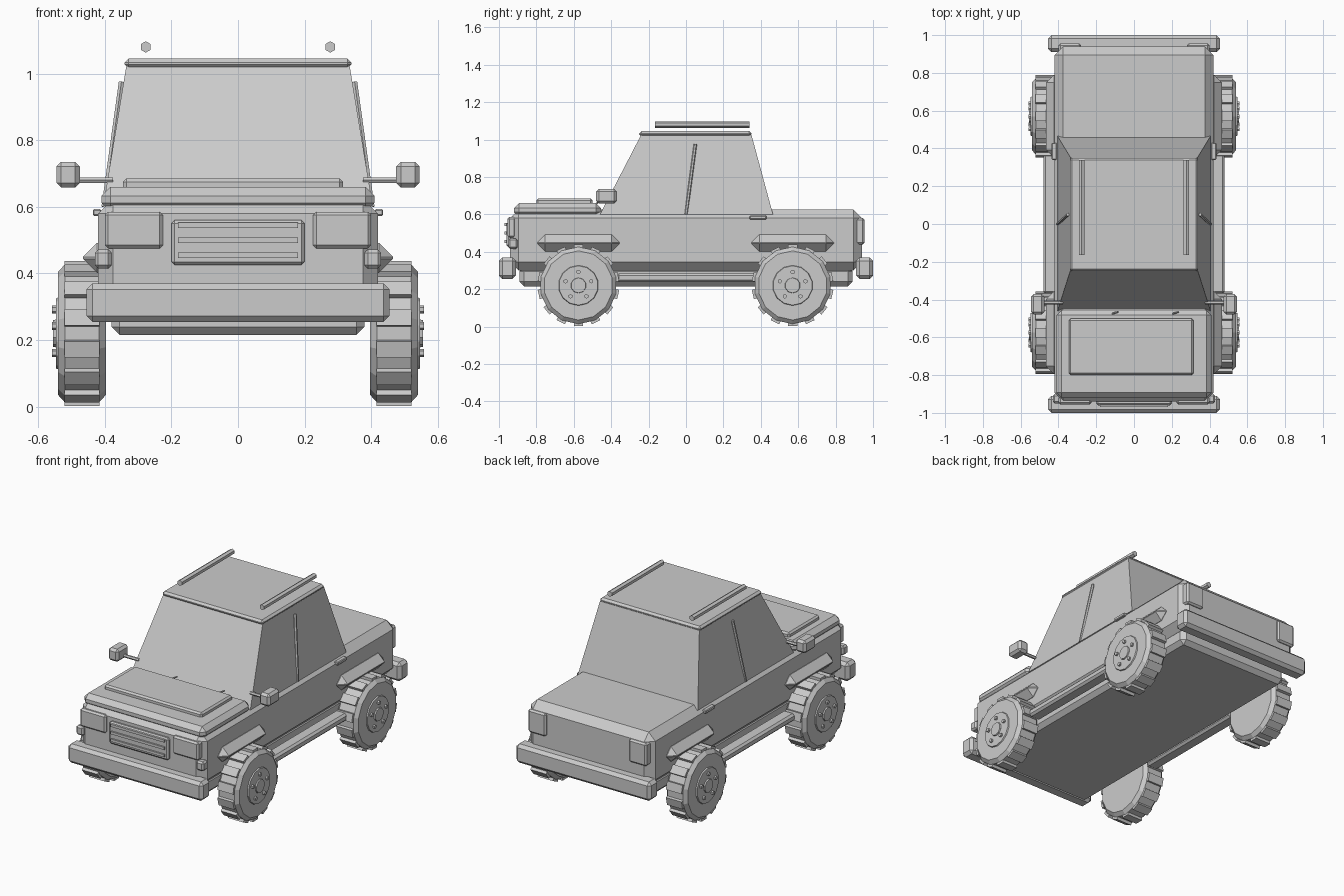
import bpy, bmesh, math
from mathutils import Matrix, Vector

if "Cube" in bpy.data.objects:
    bpy.data.objects.remove(bpy.data.objects["Cube"])

grey = bpy.data.materials.new("plain_grey")
grey.diffuse_color = (0.6, 0.6, 0.6, 1)
grey.use_nodes = True
grey.node_tree.nodes["Principled BSDF"].inputs["Base Color"].default_value = grey.diffuse_color


def finish(name, bm):
    bmesh.ops.recalc_face_normals(bm, faces=bm.faces)
    me = bpy.data.meshes.new(name)
    bm.to_mesh(me)
    bm.free()
    me.materials.append(grey)
    ob = bpy.data.objects.new(name, me)
    bpy.context.collection.objects.link(ob)
    return ob


def box(name, x, y, z, bevel=0.0):
    """Chamfered box from (min, max) ranges."""
    bm = bmesh.new()
    bmesh.ops.create_cube(bm, size=1)
    for v in bm.verts:
        v.co = [r[0] if c < 0 else r[1] for c, r in zip(v.co, (x, y, z))]
    if bevel:
        bmesh.ops.bevel(bm, geom=bm.edges[:], offset=bevel, segments=1,
                        profile=0.5, affect='EDGES')
    return finish(name, bm)


def pair(name, x, y, z, bevel=0.0):
    """The same box on the right and the left."""
    box(name + "_right", x, y, z, bevel)
    box(name + "_left", (-x[1], -x[0]), y, z, bevel)


def loft(name, rings):
    """Closed solid through rings of equal point count."""
    bm = bmesh.new()
    rows = [[bm.verts.new(p) for p in ring] for ring in rings]
    n = len(rows[0])
    for a, b in zip(rows, rows[1:]):
        for i in range(n):
            j = (i + 1) % n
            bm.faces.new((a[i], a[j], b[j], b[i]))
    bm.faces.new(rows[0])
    bm.faces.new(rows[-1])
    return finish(name, bm)


def lathe_x(name, profile, n, y, z, side=1, turn=0.0):
    """Solid of revolution about an axle; profile holds (x, radius)."""
    rings = []
    for x, r in profile:
        angles = [turn + 2 * math.pi * i / n for i in range(n)]
        rings.append([(side * x, y + r * math.sin(a), z + r * math.cos(a)) for a in angles])
    return loft(name, rings)


def rod(name, start, end, radius, sides=6):
    a, b = Vector(start), Vector(end)
    d = b - a
    bm = bmesh.new()
    bmesh.ops.create_cone(bm, cap_ends=True, segments=sides, radius1=radius,
                          radius2=radius, depth=d.length)
    rot = Vector((0, 0, 1)).rotation_difference(d).to_matrix().to_4x4()
    bm.transform(Matrix.Translation((a + b) / 2) @ rot)
    return finish(name, bm)


# body, chassis and bumpers
box("body", (-0.42, 0.42), (-0.94, 0.94), (0.30, 0.625), 0.045)
box("chassis", (-0.38, 0.38), (-0.89, 0.89), (0.215, 0.32), 0.025)
box("front_bumper", (-0.455, 0.455), (-1.0, -0.91), (0.255, 0.37), 0.018)
box("rear_bumper", (-0.455, 0.455), (0.91, 1.0), (0.255, 0.37), 0.018)
pair("side_step", (0.40, 0.48), (-0.37, 0.38), (0.238, 0.285), 0.012)

# hood with raised panel
box("hood", (-0.41, 0.41), (-0.92, -0.455), (0.585, 0.66), 0.027)
box("hood_panel", (-0.345, 0.315), (-0.80, -0.50), (0.64, 0.685), 0.01)

# cabin
loft("cabin", [
    [(-0.405, -0.46, 0.60), (0.405, -0.46, 0.60), (0.405, 0.465, 0.60), (-0.405, 0.465, 0.60)],
    [(-0.335, -0.24, 1.025), (0.335, -0.24, 1.025), (0.335, 0.35, 1.025), (-0.335, 0.35, 1.025)]])
box("roof", (-0.34, 0.34), (-0.25, 0.35), (1.015, 1.045), 0.012)

# small parts on both sides
for s, tag in ((1, "right"), (-1, "left")):
    rod("door_pillar_" + tag, (s * 0.402, 0.0, 0.60), (s * 0.35, 0.05, 0.975), 0.009)
    rod("roof_rail_" + tag, (s * 0.277, -0.165, 1.08), (s * 0.277, 0.34, 1.08), 0.017)
    rod("mirror_arm_" + tag, (s * 0.375, -0.415, 0.68), (s * 0.49, -0.415, 0.68), 0.01)
pair("mirror", (0.475, 0.545), (-0.48, -0.37), (0.658, 0.735), 0.014)
pair("door_handle", (0.41, 0.436), (0.34, 0.43), (0.573, 0.593), 0.004)
for x in (-0.10, 0.22):
    rod("wiper_base", (x - 0.015, -0.475, 0.66), (x + 0.015, -0.465, 0.675), 0.005)

# lights and grille
pair("headlight", (0.225, 0.40), (-0.955, -0.91), (0.475, 0.585), 0.01)
pair("turn_signal", (0.38, 0.43), (-0.95, -0.90), (0.415, 0.472), 0.01)
pair("tail_light", (0.28, 0.40), (0.90, 0.955), (0.44, 0.58), 0.01)
box("grille", (-0.20, 0.20), (-0.96, -0.91), (0.425, 0.56), 0.01)
for z in (0.455, 0.50, 0.545):
    box("grille_bar", (-0.18, 0.18), (-0.97, -0.95), (z - 0.008, z + 0.008))

# wheels with fender flares
WZ, N = 0.22, 14
for y in (-0.575, 0.57):
    pair("fender_flare", (0.37, 0.465), (y - 0.22, y + 0.22), (0.402, 0.492), 0.042)
    for s, tag in ((1, "right"), (-1, "left")):
        lathe_x("tire_" + tag, [(0.397, 0.185), (0.417, 0.207), (0.52, 0.207), (0.54, 0.185)],
                N, y, WZ, s)
        lathe_x("rim_" + tag, [(0.53, 0.112), (0.547, 0.105)], 14, y, WZ, s)
        lathe_x("hub_cap_" + tag, [(0.54, 0.043), (0.555, 0.040)], 10, y, WZ, s)
        for i in range(5):
            a = 2 * math.pi * i / 5
            lathe_x("wheel_bolt_" + tag, [(0.54, 0.012), (0.558, 0.012)], 6,
                    y + 0.072 * math.sin(a), WZ + 0.072 * math.cos(a), s)
        # tread blocks around the tire
        bm = bmesh.new()
        for i in range(N):
            m = (Matrix.Translation((s * 0.4685, y, WZ))
                 @ Matrix.Rotation(2 * math.pi * i / N, 4, 'X')
                 @ Matrix.Translation((0, 0, 0.205))
                 @ Matrix.Diagonal((0.105, 0.05, 0.026, 1)))
            bmesh.ops.create_cube(bm, size=1, matrix=m)
        finish("tread_" + tag, bm)
